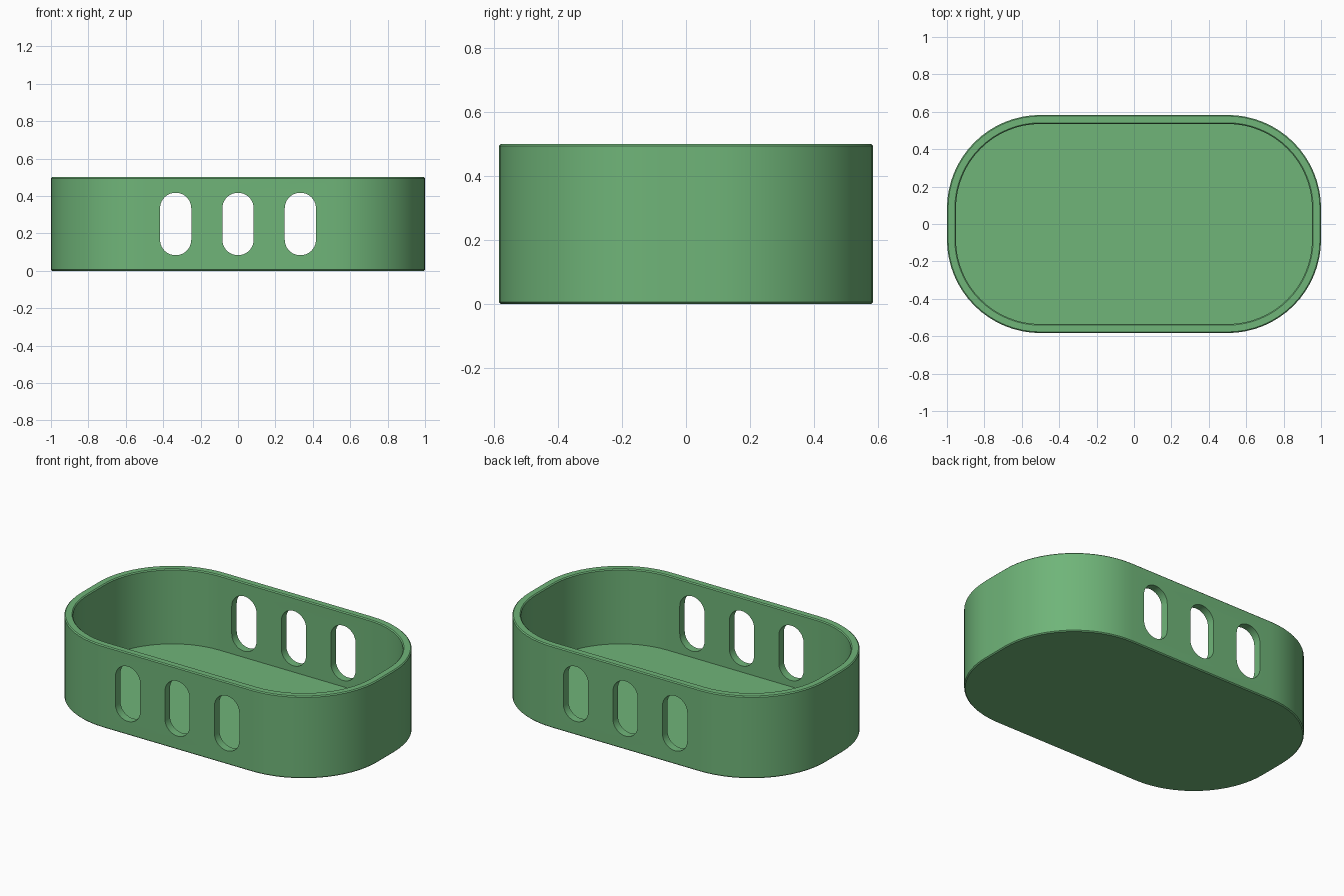
import bpy, bmesh, math

if "Cube" in bpy.data.objects:
    bpy.data.objects.remove(bpy.data.objects["Cube"])

HX, HY, H = 1.0, 0.583, 0.5
WALL, FLOOR = 0.048, 0.045


def rounded_rect(hx, hy, r, seg):
    """Counter-clockwise outline of a rounded rectangle."""
    pts = []
    for i, (sx, sy) in enumerate([(1, 1), (-1, 1), (-1, -1), (1, -1)]):
        for k in range(seg + 1):
            a = math.pi / 2 * (i + k / seg)
            pts.append((sx * (hx - r) + r * math.cos(a), sy * (hy - r) + r * math.sin(a)))
    return pts


def make_object(name, bm):
    bmesh.ops.remove_doubles(bm, verts=bm.verts, dist=1e-5)
    bmesh.ops.recalc_face_normals(bm, faces=bm.faces)
    me = bpy.data.meshes.new(name)
    bm.to_mesh(me)
    bm.free()
    ob = bpy.data.objects.new(name, me)
    bpy.context.collection.objects.link(ob)
    return ob


# Tray shell: nested rings from the underside, up the outside, down the inside
SEG, R, B = 16, 0.5, 0.006
rings = [(B, 0), (0, B), (0, H - B), (B, H), (WALL - B, H), (WALL, H - B), (WALL, FLOOR)]
bm = bmesh.new()
loops = []
for inset, z in rings:
    outline = rounded_rect(HX - inset, HY - inset, R - inset, SEG)
    loops.append([bm.verts.new((x, y, z)) for x, y in outline])
for a, b in zip(loops, loops[1:]):
    n = len(a)
    for i in range(n):
        j = (i + 1) % n
        bm.faces.new((a[i], a[j], b[j], b[i]))
bm.faces.new(loops[0][::-1])
bm.faces.new(loops[-1])
tray = make_object("tray", bm)

# Three upright slots, cut through both long walls
bm = bmesh.new()
for cx in (-1 / 3, 0, 1 / 3):
    outline = rounded_rect(0.0835, 0.167, 0.083, 10)
    front = [bm.verts.new((cx + x, -0.8, 0.25 + z)) for x, z in outline]
    back = [bm.verts.new((cx + x, 0.8, 0.25 + z)) for x, z in outline]
    bm.faces.new(front)
    bm.faces.new(back[::-1])
    n = len(front)
    for i in range(n):
        j = (i + 1) % n
        bm.faces.new((front[i], back[i], back[j], front[j]))
cutter = make_object("slot_cutter", bm)
cutter.hide_render = True
cutter.hide_set(True)

cut = tray.modifiers.new("slots", "BOOLEAN")
cut.operation = "DIFFERENCE"
cut.object = cutter
cut.solver = "EXACT"

# Green plastic
mat = bpy.data.materials.new("green_plastic")
mat.diffuse_color = (0.16, 0.46, 0.19, 1)
mat.use_nodes = True
mat.node_tree.nodes["Principled BSDF"].inputs["Base Color"].default_value = mat.diffuse_color
tray.data.materials.append(mat)

# Apply the cut, then smooth the curved walls
bpy.context.view_layer.objects.active = tray
tray.select_set(True)
bpy.ops.object.modifier_apply(modifier="slots")
bpy.data.objects.remove(cutter)
bpy.ops.object.shade_smooth_by_angle(angle=math.radians(30))
